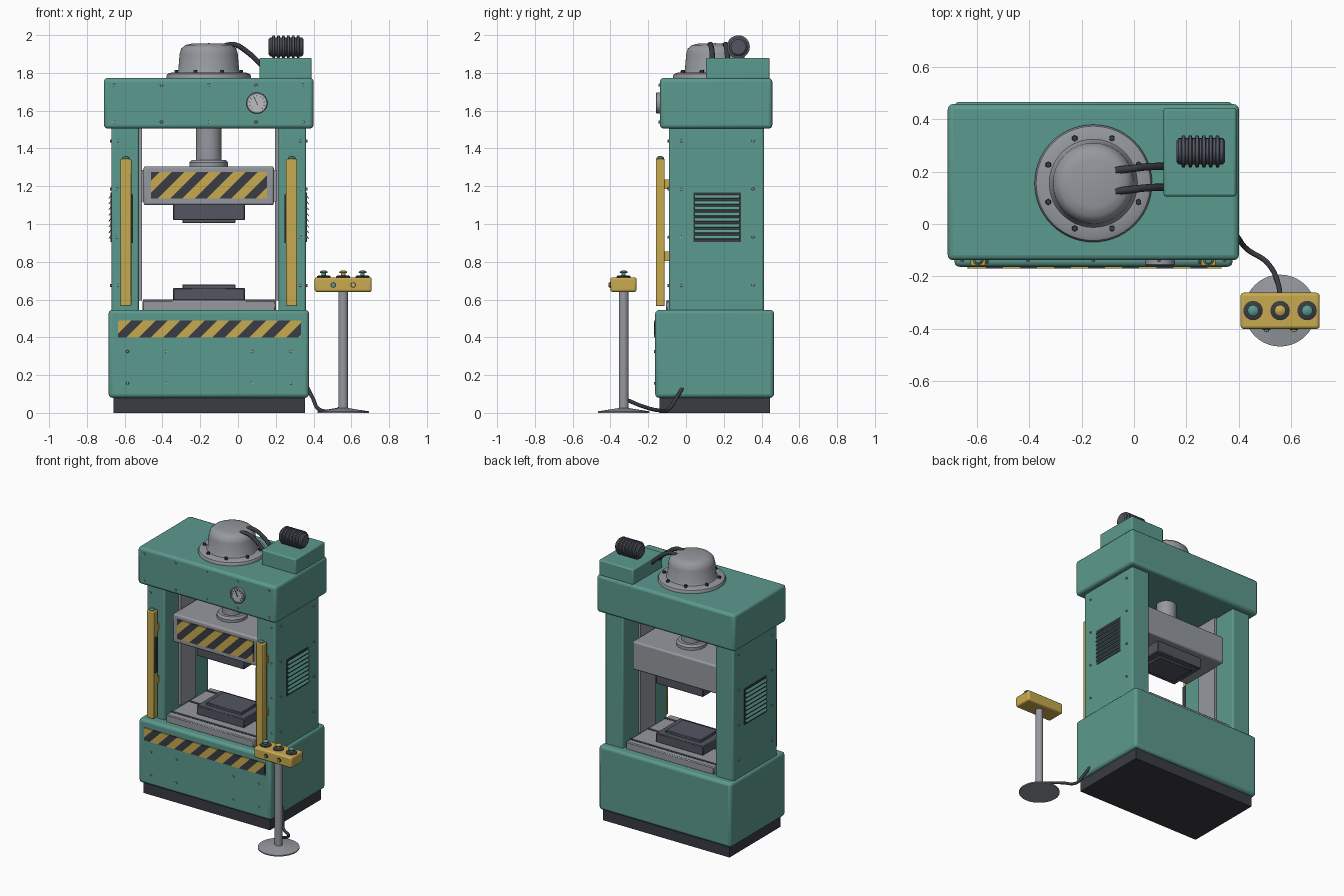
import bpy, bmesh, math
from mathutils import Matrix, Vector

if "Cube" in bpy.data.objects:
    bpy.data.objects.remove(bpy.data.objects["Cube"])

def mat(name, r, g, b):
    m = bpy.data.materials.new(name)
    m.diffuse_color = (r, g, b, 1)
    m.use_nodes = True
    m.node_tree.nodes["Principled BSDF"].inputs["Base Color"].default_value = m.diffuse_color
    return m

TEAL = mat("teal paint", 0.105, 0.32, 0.27)
STEEL = mat("light steel", 0.30, 0.315, 0.345)
DIE = mat("tool steel", 0.085, 0.092, 0.12)
DARK = mat("dark rubber", 0.042, 0.045, 0.056)
YELLOW = mat("safety yellow", 0.58, 0.40, 0.08)
PALE = mat("gauge face", 0.50, 0.51, 0.53)
CX, CY = -0.155, 0.155          # press centre line

def add(name, bm, mats, bevel=0, seg=3):
    bmesh.ops.recalc_face_normals(bm, faces=bm.faces)
    me = bpy.data.meshes.new(name)
    bm.to_mesh(me)
    bm.free()
    ob = bpy.data.objects.new(name, me)
    bpy.context.collection.objects.link(ob)
    for m in (mats if isinstance(mats, list) else [mats]):
        me.materials.append(m)
    if bevel:
        b = ob.modifiers.new("bevel", "BEVEL")
        b.width, b.segments, b.limit_method = bevel, seg, "ANGLE"
    bpy.context.view_layer.objects.active = ob
    ob.select_set(True)
    bpy.ops.object.shade_smooth_by_angle(angle=math.radians(35))
    ob.select_set(False)
    return ob

def cube(bm, x, y, z, rot=None):
    size = Matrix.Diagonal((x[1] - x[0], y[1] - y[0], z[1] - z[0], 1))
    loc = Matrix.Translation((sum(x) / 2, sum(y) / 2, sum(z) / 2))
    bmesh.ops.create_cube(bm, size=1, matrix=loc @ (rot or Matrix()) @ size)

def box(name, x, y, z, m, bevel=0, seg=3):
    bm = bmesh.new()
    cube(bm, x, y, z)
    return add(name, bm, m, bevel, seg)

ROT = {"z": Matrix(), "-y": Matrix.Rotation(math.pi / 2, 4, "X"), "x": Matrix.Rotation(math.pi / 2, 4, "Y")}

def lathe(name, prof, m, loc, axis="z", n=40):
    bm = bmesh.new()
    vs = [bm.verts.new((r, 0, h)) for r, h in prof]
    es = [bm.edges.new(p) for p in zip(vs, vs[1:])]
    bmesh.ops.spin(bm, geom=vs + es, cent=(0, 0, 0), axis=(0, 0, 1), angle=2 * math.pi, steps=n)
    bmesh.ops.remove_doubles(bm, verts=bm.verts, dist=1e-5)
    bm.transform(Matrix.Translation(loc) @ ROT[axis])
    return add(name, bm, m)

def hose(name, pts, r):
    cu = bpy.data.curves.new(name, "CURVE")
    cu.dimensions, cu.bevel_depth, cu.bevel_resolution, cu.use_fill_caps = "3D", r, 3, True
    s = cu.splines.new("BEZIER")
    s.bezier_points.add(len(pts) - 1)
    for p, co in zip(s.bezier_points, pts):
        p.co = co
        p.handle_left_type = p.handle_right_type = "AUTO"
    cu.materials.append(DARK)
    bpy.context.collection.objects.link(bpy.data.objects.new(name, cu))

def stripes(name, x, z, y, half, phase):
    # thin plate cut by diagonal planes, coloured alternately
    bm = bmesh.new()
    cube(bm, x, (y - 0.007, y + 0.002), z)
    for k in range(-4, 24):
        bmesh.ops.bisect_plane(bm, geom=bm.verts[:] + bm.edges[:] + bm.faces[:],
                               plane_co=(x[0] + k * half + phase, 0, z[0]), plane_no=(1, 0, -1))
    for f in bm.faces:
        c = f.calc_center_median()
        f.material_index = math.floor((c.x - x[0] - c.z + z[0] - phase) / half) % 2
    add(name, bm, [DARK, YELLOW])

def both(x):                     # mirror an x range across the press centre
    return [x, (2 * CX - x[1], 2 * CX - x[0])]

# Frame
box("plinth", (-0.66, 0.355), (-0.14, 0.444), (0, 0.09), DARK)
box("base", (-0.685, 0.376), (-0.163, 0.466), (0.08, 0.545), TEAL, 0.02)
box("crown", (-0.71, 0.40), (-0.138, 0.457), (1.505, 1.773), TEAL, 0.02)
for side, x in zip(("left", "right"), both((-0.67, -0.525))):
    box(side + "_column", x, (-0.09, 0.413), (0.53, 1.52), TEAL, 0.01)
for side, x in zip(("left", "right"), both((-0.53, -0.507))):
    box(side + "_guide_rail", x, (0.07, 0.24), (0.595, 1.51), STEEL)

# Slide, ram and tooling
box("slide", (-0.50, 0.19), (-0.037, 0.345), (1.10, 1.305), STEEL, 0.012)
for side, x in zip(("left", "right"), both((-0.513, -0.49))):
    box(side + "_slide_shoe", x, (0.05, 0.26), (1.12, 1.285), STEEL)
lathe("ram", [(0, 1.30), (0.102, 1.30), (0.102, 1.325), (0.09, 1.34), (0.068, 1.34), (0.068, 1.51), (0, 1.51)],
      STEEL, (CX, CY, 0))
box("upper_die", (-0.343, 0.037), (0.015, 0.295), (1.02, 1.105), DIE, 0.005, 1)
box("upper_die_insert", (-0.295, -0.013), (0.055, 0.255), (1.005, 1.03), DIE, 0.004, 1)
box("bolster", (-0.505, 0.20), (-0.105, 0.405), (0.54, 0.597), STEEL, 0.006, 1)
for i, y in enumerate((-0.045, 0.155, 0.355)):
    box(f"bolster_slot_{i}", (-0.503, 0.198), (y - 0.01, y + 0.01), (0.594, 0.599), DARK)
box("lower_die", (-0.343, 0.037), (0.015, 0.295), (0.595, 0.662), DIE, 0.005, 1)
box("lower_die_insert", (-0.295, -0.013), (0.055, 0.255), (0.655, 0.68), DIE, 0.004, 1)

# Hazard stripes
stripes("base_hazard_plate", (-0.635, 0.333), (0.40, 0.49), -0.163, 0.065, -0.02)
stripes("slide_hazard_plate", (-0.46, 0.153), (1.135, 1.275), -0.037, 0.065, -0.03)

# Cylinder dome on the crown
lathe("cylinder_dome", [(0, 1.957), (0.09, 1.955), (0.125, 1.947), (0.146, 1.928), (0.154, 1.90), (0.161, 1.815),
      (0.168, 1.803), (0.20, 1.801), (0.218, 1.794), (0.224, 1.782), (0.224, 1.768), (0, 1.768)],
      STEEL, (CX, CY, 0), n=56)

# Pump box, finned motor, hoses
box("pump_box", (0.113, 0.39), (0.105, 0.443), (1.765, 1.88), TEAL, 0.01)
prof = [(0, 0), (0.04, 0), (0.05, 0.008)]
for i in range(6):
    a = 0.018 + i * 0.026
    prof += [(0.05, a), (0.061, a + 0.003), (0.061, a + 0.014), (0.05, a + 0.017)]
prof += [(0.05, 0.177), (0.04, 0.185), (0, 0.185)]
lathe("pump_motor", prof, DIE, (0.162, 0.277, 1.938), "x", 28)
for i, y in enumerate((0.125, 0.205)):
    hose(f"pressure_hose_{i}", [(-0.07, y, 1.945), (-0.02, y + 0.005, 1.95), (0.05, y + 0.013, 1.91),
                                (0.13, y + 0.015, 1.835)], 0.014)

# Pressure gauge
G = Vector((0.10, -0.138, 1.64))
lathe("gauge_bezel", [(0, 0), (0.056, 0), (0.056, 0.017), (0.053, 0.02), (0.047, 0.02), (0.047, 0.014), (0, 0.014)],
      STEEL, G, "-y", 32)
lathe("gauge_dial", [(0, 0.013), (0.047, 0.013), (0.047, 0.015), (0, 0.015)], PALE, G, "-y", 32)
bm = bmesh.new()
def dial_bar(bm, ang, r0, r1, w):
    c = G + Vector((math.sin(ang), 0, math.cos(ang))) * (r0 + r1) / 2
    cube(bm, (c.x - w, c.x + w), (G.y - 0.018, G.y - 0.014), (c.z - (r1 - r0) / 2, c.z + (r1 - r0) / 2),
         Matrix.Rotation(ang, 4, "Y"))
for i in range(11):
    dial_bar(bm, math.radians(-135 + 27 * i), 0.034, 0.044, 0.0016)
dial_bar(bm, math.radians(-25), -0.01, 0.036, 0.002)
add("gauge_needle_and_ticks", bm, DARK)

# Fasteners
def bolt(bm, p, axis, r=0.009, h=0.007):
    R = axis.to_track_quat("Z", "Y").to_matrix().to_4x4()
    bmesh.ops.create_cone(bm, cap_ends=True, segments=6, radius1=r, radius2=r * 0.8, depth=2 * h,
                          matrix=Matrix.Translation(p) @ R)
bm = bmesh.new()
F = Vector((0, -1, 0))
for i in range(5):
    for z in (1.54, 1.735):
        bolt(bm, (CX + (i - 2) * 0.25, -0.138, z), F)
for x in (-0.585, -0.38, 0.075, 0.28):
    for z in (0.157, 0.325):
        bolt(bm, (x, -0.163, z), F)
for z in (0.675, 0.93, 1.185, 1.44):
    for s in (-1, 1):
        bolt(bm, (CX + s * 0.485, -0.09, z), F)
        for y in (-0.025, 0.355):
            bolt(bm, (CX + s * 0.515, y, z), Vector((s, 0, 0)))
add("frame_bolts", bm, STEEL)
bm = bmesh.new()
for i in range(8):
    a = math.radians(22.5 + 45 * i)
    bolt(bm, (CX + 0.186 * math.cos(a), CY + 0.186 * math.sin(a), 1.802), Vector((0, 0, 1)), 0.013, 0.014)
add("dome_bolts", bm, DARK)

# Side louvres
for side, s in (("left", -1), ("right", 1)):
    X = CX + s * 0.515
    box(side + "_louvre_back", (X - 0.004, X + 0.004), (0.04, 0.29), (0.905, 1.168), DARK)
    bm = bmesh.new()
    for i in range(8):
        z = 0.932 + i * 0.0305
        cube(bm, (X + s * 0.007 - 0.002, X + s * 0.007 + 0.002), (0.046, 0.284), (z - 0.012, z + 0.012),
             Matrix.Rotation(-s * math.radians(35), 4, "Y"))
    add(side + "_louvre_slats", bm, TEAL)

# Light curtain posts
for side, x, s in (("left", (-0.623, -0.565), 1), ("right", (0.255, 0.313), -1)):
    xc = sum(x) / 2
    box(side + "_light_curtain", x, (-0.16, -0.113), (0.565, 1.345), YELLOW, 0.006, 2)
    for i, z in enumerate((0.83, 1.21)):
        box(f"{side}_curtain_bracket_{i}", (xc - 0.022, xc + 0.022), (-0.115, -0.085), (z - 0.025, z + 0.025), YELLOW)
    xi = xc + s * 0.031
    box(side + "_curtain_sensor", (xi - 0.008, xi + 0.008), (-0.15, -0.122), (0.90, 1.155), DARK)
    lathe(side + "_curtain_cap", [(0, 1.34), (0.02, 1.34), (0.02, 1.35), (0.012, 1.358), (0, 1.36)],
          TEAL, (xc, -0.137, 0), n=16)

# Control pedestal
PX, PY = 0.557, -0.33
lathe("pedestal_foot", [(0, 0), (0.137, 0), (0.137, 0.008), (0.06, 0.02), (0.03, 0.025), (0, 0.025)], STEEL, (PX, PY, 0))
lathe("pedestal_post", [(0, 0.015), (0.026, 0.015), (0.026, 0.65), (0, 0.65)], STEEL, (PX, PY, 0), n=24)
box("control_box", (0.406, 0.708), (-0.40, -0.262), (0.64, 0.718), YELLOW, 0.012)
for i, m in enumerate((TEAL, YELLOW, TEAL)):
    p = (PX + (i - 1) * 0.103, PY, 0.715)
    lathe(f"button_collar_{i}", [(0, 0), (0.037, 0), (0.037, 0.008), (0.03, 0.012), (0, 0.012)], DARK, p, n=24)
    lathe(f"push_button_{i}", [(0, 0.008), (0.011, 0.008), (0.011, 0.025), (0.021, 0.027), (0.021, 0.032),
                               (0.012, 0.038), (0, 0.04)], m, p, n=20)
for i, (x, m) in enumerate(((0.505, TEAL), (0.61, YELLOW))):
    lathe(f"front_button_collar_{i}", [(0, 0), (0.015, 0), (0.015, 0.006), (0, 0.006)], DARK, (x, -0.399, 0.677), "-y", 16)
    lathe(f"front_button_{i}", [(0, 0), (0.01, 0), (0.01, 0.01), (0, 0.012)], m, (x, -0.399, 0.677), "-y", 16)

# Floor cable from press to pedestal
hose("control_cable", [(0.37, -0.02, 0.13), (0.395, -0.05, 0.08), (0.43, -0.095, 0.018), (0.51, -0.15, 0.014),
                       (0.55, -0.23, 0.035), (PX, -0.315, 0.07)], 0.01)
